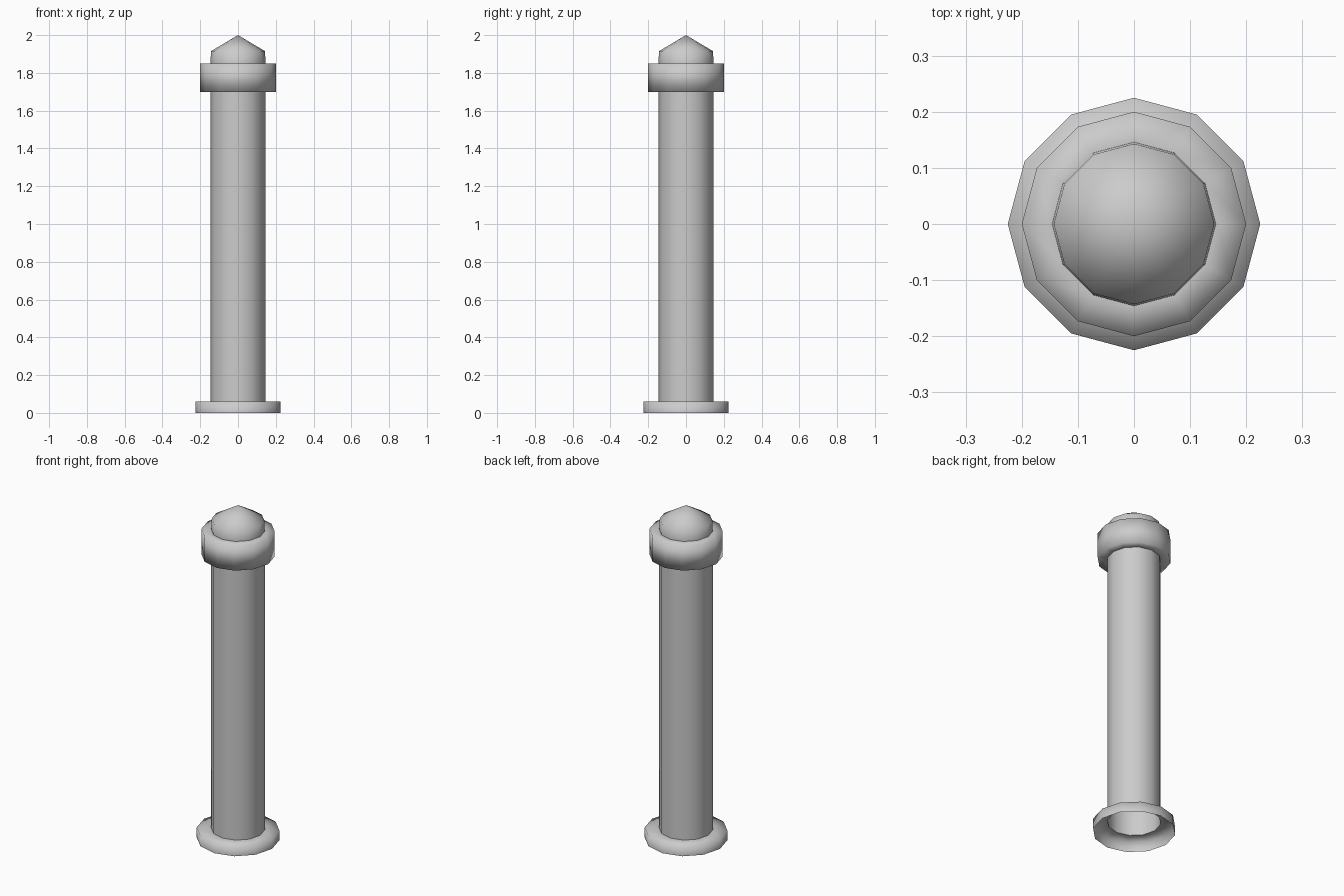
import bpy, bmesh
from math import cos, sin, tau

if "Cube" in bpy.data.objects:
    bpy.data.objects.remove(bpy.data.objects["Cube"])

SIDES = 12


def lathe(name, profile):
    """Revolve an open (radius, z) profile around z with smooth shading."""
    bm = bmesh.new()
    rings = []
    for r, z in profile:
        if r == 0:
            rings.append([bm.verts.new((0, 0, z))] * SIDES)
        else:
            rings.append([bm.verts.new((r * cos(tau * i / SIDES), r * sin(tau * i / SIDES), z))
                          for i in range(SIDES)])
    for low, high in zip(rings, rings[1:]):
        for i in range(SIDES):
            j = (i + 1) % SIDES
            corners = [low[i], low[j], high[j], high[i]]
            face = bm.faces.new(list(dict.fromkeys(corners)))
            face.smooth = True
    mesh = bpy.data.meshes.new(name)
    bm.to_mesh(mesh)
    bm.free()
    obj = bpy.data.objects.new(name, mesh)
    bpy.context.collection.objects.link(obj)
    return obj


# Foot flange, open underneath
lathe("base_flange", [(0.225, 0), (0.225, 0.06), (0.146, 0.06)])
# Hollow post
lathe("shaft", [(0.146, 0.06), (0.146, 1.70)])
# Wide band near the top
lathe("collar", [(0.146, 1.70), (0.20, 1.70), (0.20, 1.85), (0.146, 1.85)])
# Pointed cap
lathe("cap", [(0.146, 1.85), (0.143, 1.915), (0, 2.0)])
